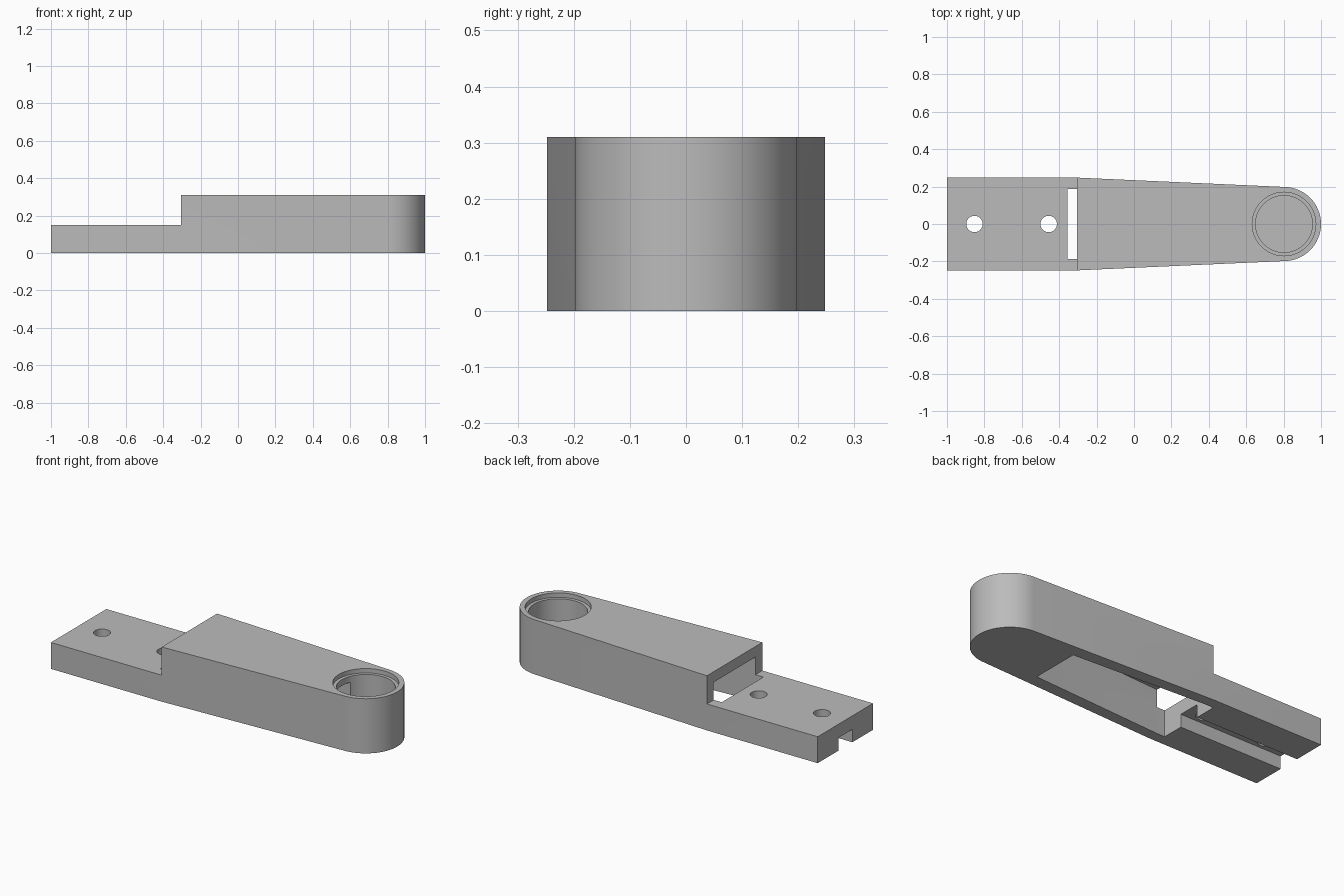
import bpy, bmesh, math

cube = bpy.data.objects.get("Cube")
if cube:
    bpy.data.objects.remove(cube, do_unlink=True)

grey = bpy.data.materials.new("plain grey")
grey.use_nodes = True
colour = (0.5, 0.5, 0.5, 1)
grey.diffuse_color = colour
grey.node_tree.nodes["Principled BSDF"].inputs["Base Color"].default_value = colour


def prism(name, outline, z0, z1):
    """Extrude a flat outline from z0 up to z1."""
    bm = bmesh.new()
    base = bm.faces.new([bm.verts.new((x, y, z0)) for x, y in outline])
    top = bmesh.ops.extrude_face_region(bm, geom=[base])["geom"]
    moved = [v for v in top if isinstance(v, bmesh.types.BMVert)]
    bmesh.ops.translate(bm, verts=moved, vec=(0, 0, z1 - z0))
    bmesh.ops.recalc_face_normals(bm, faces=bm.faces)
    mesh = bpy.data.meshes.new(name)
    bm.to_mesh(mesh)
    bm.free()
    mesh.materials.append(grey)
    obj = bpy.data.objects.new(name, mesh)
    bpy.context.collection.objects.link(obj)
    return obj


def box(x0, x1, half):
    return [(x0, -half), (x1, -half), (x1, half), (x0, half)]


def circle(x, radius, sides=48):
    steps = [math.tau * i / sides for i in range(sides)]
    return [(x + radius * math.cos(a), radius * math.sin(a)) for a in steps]


def cut(target, name, outline, z0, z1):
    cutter = prism(name, outline, z0, z1)
    cutter.hide_render = True
    mod = target.modifiers.new(name, "BOOLEAN")
    mod.operation, mod.solver, mod.object = "DIFFERENCE", "EXACT", cutter
    bpy.context.view_layer.objects.active = target
    bpy.ops.object.modifier_apply(modifier=name)
    bpy.data.objects.remove(cutter, do_unlink=True)


# Tapered arm with a rounded nose
STEP, PIVOT, NOSE, WIDE, TALL = -0.305, 0.802, 0.198, 0.248, 0.31
arc = [math.radians(-87.4 + 174.8 * i / 32) for i in range(33)]
nose = [(PIVOT + NOSE * math.cos(a), NOSE * math.sin(a)) for a in arc]
outline = [(-1, -WIDE), (STEP, -WIDE)] + nose + [(STEP, WIDE), (-1, WIDE)]
arm = prism("hollow_arm", outline, 0, TALL)

# Low mounting tab
cut(arm, "tab_step", box(-1.2, STEP, 0.4), 0.15, 0.5)

# Tapered hollow, open below and through the step
hollow = [(-0.355, -0.187), (STEP, -0.187), (0.51, -0.14),
          (0.51, 0.14), (STEP, 0.187), (-0.355, 0.187)]
cut(arm, "hollow", hollow, -0.1, 0.25)

# Groove under the tab and its two screw holes
cut(arm, "groove", box(-1.2, -0.33, 0.063), -0.1, 0.073)
for x in (-0.853, -0.456):
    cut(arm, "screw_hole", circle(x, 0.044, 32), -0.1, 0.4)

# Blind pivot bore with a shallow lip, and the passage into the hollow
cut(arm, "bore", circle(PIVOT, 0.152), 0.06, 0.4)
cut(arm, "lip", circle(PIVOT, 0.17), 0.285, 0.4)
cut(arm, "passage", box(0.48, 0.7, 0.06), 0.06, 0.25)

# Smooth the round walls, keep edges sharp
bpy.ops.object.select_all(action="DESELECT")
arm.select_set(True)
bpy.context.view_layer.objects.active = arm
bpy.ops.object.shade_smooth_by_angle(angle=math.radians(30))
